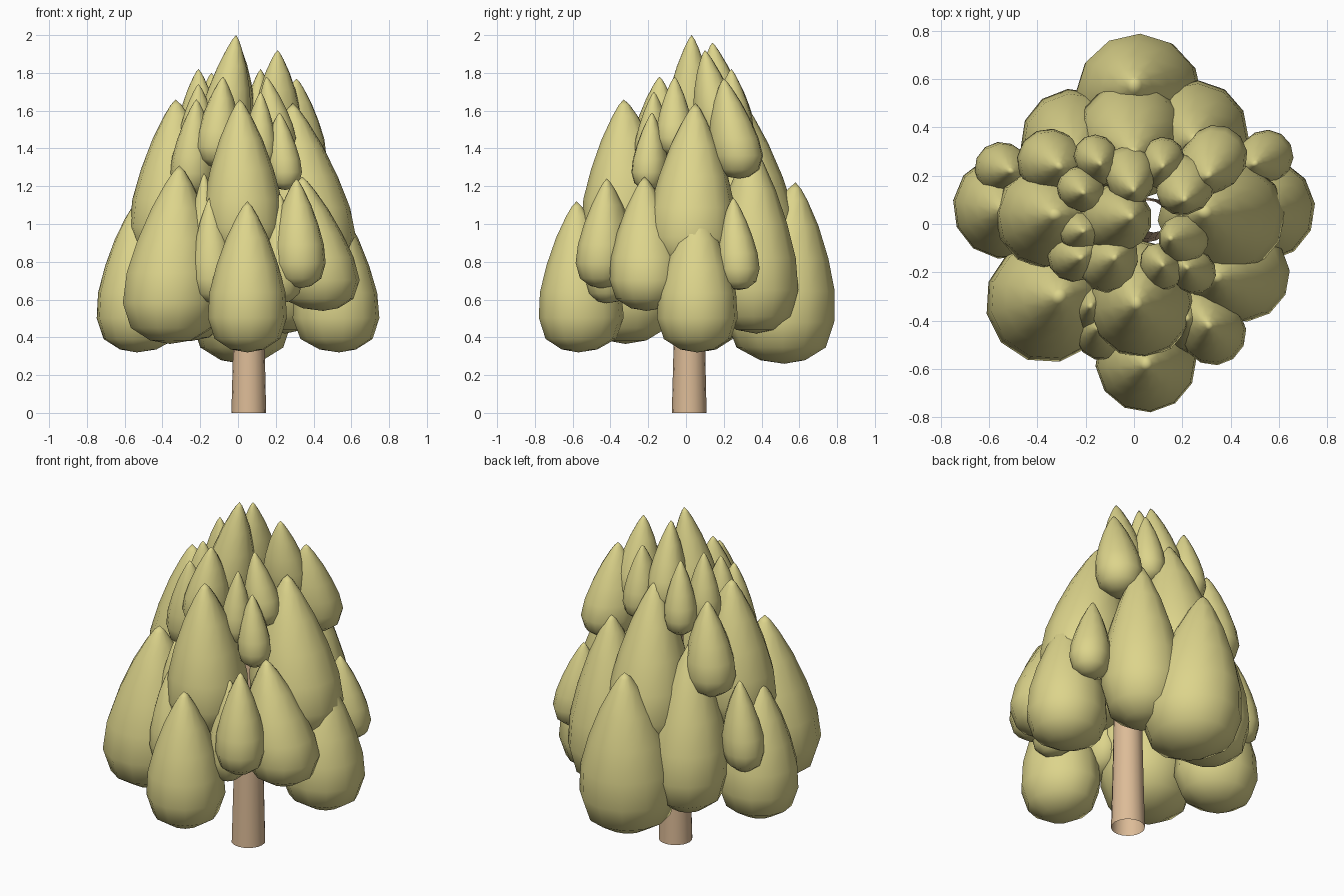
import bpy, bmesh, math


def material(name, rgb):
    m = bpy.data.materials.new(name)
    m.diffuse_color = (*rgb, 1)
    return m


LEAF = material("pale_olive_leaf", (0.72, 0.66, 0.26))
BARK = material("tan_bark", (0.72, 0.50, 0.31))

# teardrop outline: (height fraction, radius fraction)
DROP = [(0.02, 0.42), (0.09, 0.83), (0.23, 1.0), (0.40, 0.96),
        (0.58, 0.78), (0.76, 0.53), (0.90, 0.27), (0.965, 0.12)]


def finish(bm, name, mat, angle):
    bmesh.ops.recalc_face_normals(bm, faces=bm.faces)
    me = bpy.data.meshes.new(name)
    bm.to_mesh(me)
    bm.free()
    me.materials.append(mat)
    ob = bpy.data.objects.new(name, me)
    bpy.context.collection.objects.link(ob)
    bpy.ops.object.select_all(action='DESELECT')
    ob.select_set(True)
    bpy.context.view_layer.objects.active = ob
    bpy.ops.object.shade_smooth_by_angle(angle=math.radians(angle))
    return ob


def skin(bm, rings):
    for a, b in zip(rings, rings[1:]):
        n = len(a)
        for i in range(n):
            bm.faces.new((a[i], a[(i + 1) % n], b[(i + 1) % n], b[i]))


def lobe(name, cx, cy, r, z0, z1, tx, ty, inner=1.15, sides=12):
    """Teardrop with its bulge at (cx, cy) and tip at (tx, ty, z1); inner stretches the trunk side."""
    bm = bmesh.new()
    turn = math.atan2(cy, cx)
    c, d = math.cos(turn), math.sin(turn)
    rings = []
    for t, k in DROP:
        s = max(0, (t - 0.23) / 0.77)          # lean only above the bulge
        x, y, z = cx + (tx - cx) * s, cy + (ty - cy) * s, z0 + (z1 - z0) * t
        ring = []
        for i in range(sides):
            a = math.tau * i / sides
            u, v = r * k * math.cos(a), r * k * math.sin(a)
            if u < 0:
                u *= inner
            ring.append(bm.verts.new((x + u * c - v * d, y + u * d + v * c, z)))
        rings.append(ring)
    skin(bm, rings)
    low = bm.verts.new((cx, cy, z0))
    tip = bm.verts.new((tx, ty, z1))
    for i in range(sides):
        j = (i + 1) % sides
        bm.faces.new((low, rings[0][j], rings[0][i]))
        bm.faces.new((tip, rings[-1][i], rings[-1][j]))
    finish(bm, name, LEAF, 60)


# large lobes, lower ring
lobe("low_front", 0.05, -0.57, 0.21, 0.32, 1.12, 0.05, -0.58)
lobe("low_left", -0.535, 0.07, 0.215, 0.32, 1.11, -0.54, 0.06)
lobe("low_right", 0.535, 0.06, 0.215, 0.32, 1.11, 0.52, 0.06)
lobe("low_back", 0.02, 0.52, 0.265, 0.26, 1.22, 0.0, 0.58)
lobe("low_front_left", -0.36, -0.32, 0.255, 0.365, 1.31, -0.31, -0.30)
lobe("low_front_right", 0.45, -0.21, 0.195, 0.54, 1.25, 0.34, -0.22, 1.4)
lobe("low_back_right", 0.25, 0.37, 0.225, 0.42, 1.42, 0.25, 0.35)
lobe("low_back_left", -0.25, 0.34, 0.22, 0.38, 1.36, -0.24, 0.29)

# large lobes, middle ring
lobe("middle_front", 0.03, -0.34, 0.215, 0.78, 1.66, 0.01, -0.33, 1.3)
lobe("middle_left", -0.36, 0.03, 0.215, 0.78, 1.66, -0.33, 0.04, 1.3)
lobe("middle_right", 0.39, 0.03, 0.235, 0.72, 1.64, 0.29, 0.05, 1.2)
lobe("middle_back", -0.01, 0.37, 0.225, 0.70, 1.66, 0.0, 0.29, 1.2)

# small lobes filling the gaps
lobe("gap_front_right", 0.33, -0.45, 0.135, 0.66, 1.24, 0.31, -0.42, 1.5)
lobe("gap_front_a", -0.13, -0.45, 0.115, 0.58, 1.14, -0.15, -0.43, 1.5)
lobe("gap_front_b", -0.17, -0.37, 0.10, 0.62, 1.27, -0.18, -0.34, 1.5)
lobe("gap_front_c", 0.23, -0.42, 0.115, 0.58, 1.16, 0.22, -0.39, 1.5)
lobe("gap_left", -0.55, 0.23, 0.11, 0.65, 1.17, -0.51, 0.22, 1.4)
lobe("gap_right", 0.55, 0.28, 0.11, 0.65, 1.14, 0.50, 0.25, 1.4)
lobe("gap_back_left", -0.35, 0.26, 0.135, 1.06, 1.60, -0.31, 0.24, 1.4)
lobe("gap_back_right", 0.34, 0.28, 0.13, 1.24, 1.77, 0.31, 0.20, 1.4)

# crown lobes
lobe("crown_main", -0.08, 0.02, 0.145, 1.32, 2.0, -0.01, 0.03, 1.0)
lobe("crown_right_back", 0.22, 0.17, 0.115, 1.42, 1.92, 0.21, 0.10, 1.2)
lobe("crown_back", -0.02, 0.22, 0.105, 1.46, 1.96, 0.0, 0.14, 1.3)
lobe("crown_left", -0.23, 0.15, 0.09, 1.40, 1.82, -0.21, 0.13, 1.4)
lobe("crown_front_left", -0.11, -0.17, 0.115, 1.30, 1.78, -0.08, -0.14, 1.3)
lobe("crown_left_front", -0.25, -0.13, 0.11, 1.15, 1.66, -0.22, -0.14, 1.3)
lobe("crown_left_side", -0.23, -0.03, 0.08, 1.38, 1.74, -0.21, -0.03, 1.3)
lobe("crown_right", 0.21, -0.06, 0.10, 1.36, 1.78, 0.15, -0.06, 1.0)
lobe("crown_front", 0.12, -0.19, 0.085, 1.28, 1.70, 0.12, -0.17, 1.4)
lobe("crown_right_front", 0.25, -0.20, 0.09, 1.18, 1.59, 0.22, -0.18, 1.4)
lobe("crown_back_a", 0.12, 0.27, 0.09, 1.40, 1.82, 0.12, 0.24, 1.4)
lobe("crown_back_b", -0.16, 0.28, 0.09, 1.38, 1.80, -0.14, 0.25, 1.4)

# trunk: open tapered tube leaning slightly towards the back right
bm = bmesh.new()
rings = []
for x, y, z, r in ((0.057, 0.017, 0, 0.092), (0.058, 0.018, 0.5, 0.08), (0.08, 0.035, 1.25, 0.07)):
    rings.append([bm.verts.new((x + r * math.cos(math.tau * i / 16),
                                y + r * math.sin(math.tau * i / 16), z)) for i in range(16)])
skin(bm, rings)
finish(bm, "trunk", BARK, 60)
